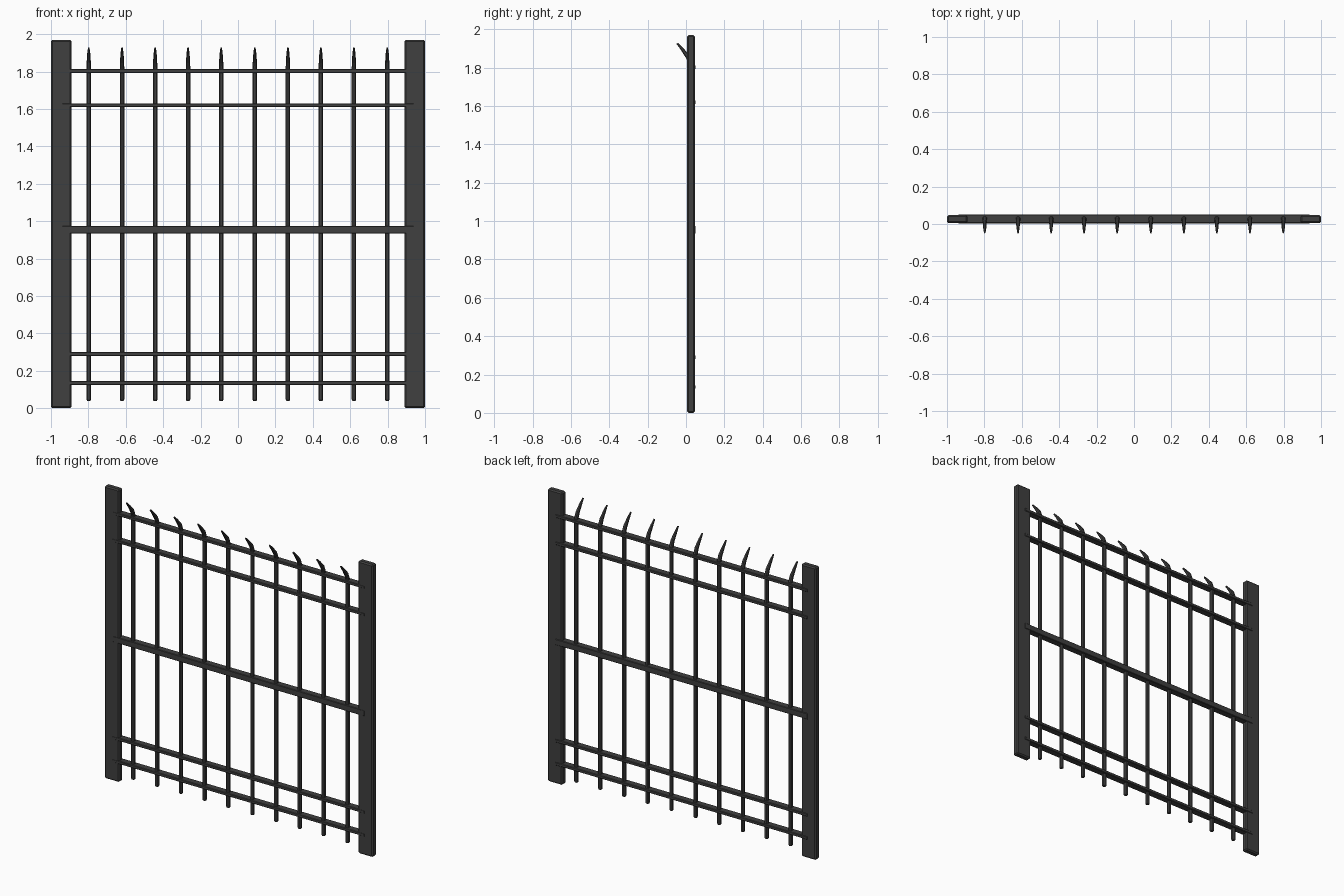
import bpy, bmesh
from mathutils import Vector

if "Cube" in bpy.data.objects:
    bpy.data.objects.remove(bpy.data.objects["Cube"])

MID = 0.026  # depth centre of the panel


def finish(name, bm):
    bmesh.ops.recalc_face_normals(bm, faces=bm.faces)
    me = bpy.data.meshes.new(name)
    bm.to_mesh(me)
    bm.free()
    ob = bpy.data.objects.new(name, me)
    bpy.context.collection.objects.link(ob)
    me.materials.append(iron)
    return ob


def box(name, x0, x1, y0, y1, z0, z1, bevel):
    bm = bmesh.new()
    bmesh.ops.create_cube(bm, size=1)
    for v in bm.verts:
        v.co = Vector((x0 if v.co.x < 0 else x1,
                       y0 if v.co.y < 0 else y1,
                       z0 if v.co.z < 0 else z1))
    ob = finish(name, bm)
    if bevel:
        mod = ob.modifiers.new("bevel", 'BEVEL')
        mod.width, mod.segments = bevel, 1
    return ob


def picket(name, x):
    # (y, z, half width, half depth, tilt of section) from foot to bent tip
    rings = [(MID, 0.04, 0.009, 0.009, 0), (MID, 0.046, 0.012, 0.013, 0),
             (MID, 1.82, 0.012, 0.013, 0), (0.014, 1.852, 0.011, 0.011, 0.6),
             (-0.020, 1.897, 0.008, 0.007, 0.6), (-0.046, 1.927, 0.004, 0.004, 0.6)]
    corners = [(-1, -.5), (-.5, -1), (.5, -1), (1, -.5), (1, .5), (.5, 1), (-.5, 1), (-1, .5)]
    bm = bmesh.new()
    loops = [[bm.verts.new((x + a * w, y + b * d, z + b * d * t)) for a, b in corners]
             for y, z, w, d, t in rings]
    for lo, hi in zip(loops, loops[1:]):
        for i in range(8):
            j = (i + 1) % 8
            bm.faces.new((lo[i], lo[j], hi[j], hi[i]))
    bm.faces.new(loops[0])
    bm.faces.new(loops[-1])
    return finish(name, bm)


iron = bpy.data.materials.new("dark_iron")
iron.diffuse_color = (0.05, 0.05, 0.05, 1)
iron.use_nodes = True
iron.node_tree.nodes["Principled BSDF"].inputs["Base Color"].default_value = iron.diffuse_color

# side posts
for side, x0, x1 in (("left", -1.0, -0.89), ("right", 0.89, 1.0)):
    box(side + "_post", x0, x1, 0.005, 0.047, 0, 1.97, 0.008)

# horizontal rails: centre height, thickness
for i, (z, h) in enumerate([(0.135, 0.02), (0.29, 0.02), (0.955, 0.04),
                            (1.62, 0.02), (1.803, 0.02)]):
    box(f"rail_{i}", -0.94, 0.94, 0.004, 0.05, z - h / 2, z + h / 2, 0.003)

# pickets with bent spikes
for x in (0.09, 0.267, 0.443, 0.62, 0.798):
    for s in (-1, 1):
        picket(f"picket_{'left' if s < 0 else 'right'}_{int(x * 100)}", s * x)
